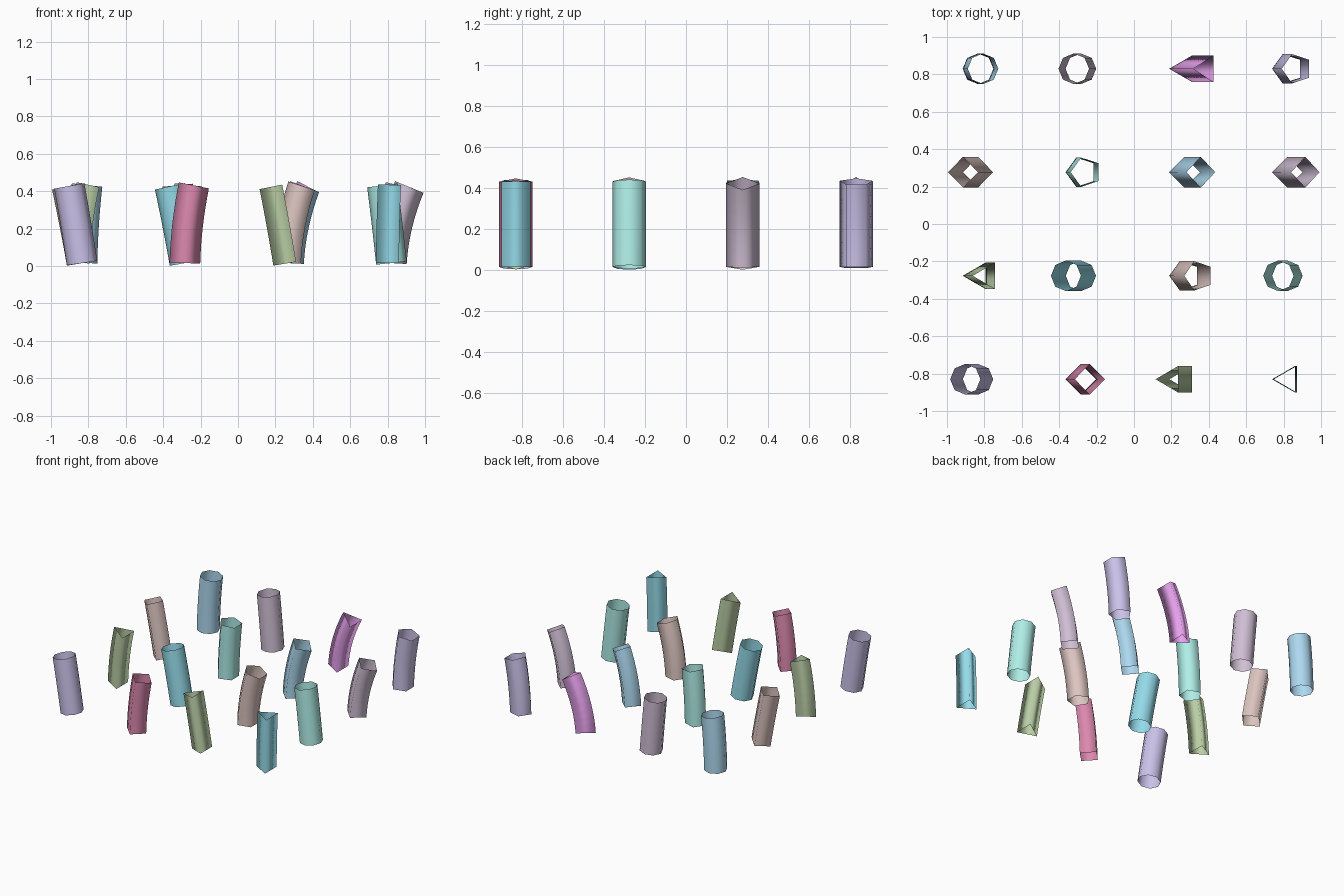
import bpy, math

if "Cube" in bpy.data.objects:
    bpy.data.objects.remove(bpy.data.objects["Cube"])

RADIUS, LENGTH, BASE_Z, RINGS = 0.082, 0.418, 0.016, 8
COLS = (-0.834, -0.284, 0.270, 0.820)
ROWS = (0.83, 0.277, -0.277, -0.83)

PALETTE = {
    "blue": (0.42, 0.69, 0.87), "mauve": (0.63, 0.52, 0.66),
    "magenta": (0.80, 0.36, 0.85), "lavender": (0.60, 0.54, 0.82),
    "brown": (0.72, 0.56, 0.53), "teal": (0.43, 0.85, 0.80),
    "green": (0.49, 0.62, 0.38), "cyan": (0.30, 0.71, 0.82),
    "crimson": (0.72, 0.25, 0.43),
}
MATS = {}
for cname, c in PALETTE.items():
    MATS[cname] = bpy.data.materials.new(cname)
    MATS[cname].diffuse_color = (*c, 1)

# per row, left to right: sides, sideways lean of the top, colour
TUBES = [
    [(8, 0.027, "blue"), (8, -0.038, "mauve"), (3, 0.12, "magenta"), (5, 0.05, "lavender")],
    [(4, -0.08, "brown"), (5, 0.027, "teal"), (4, 0.087, "blue"), (4, 0.096, "mauve")],
    [(3, 0.052, "green"), (8, -0.08, "cyan"), (5, 0.077, "brown"), (8, -0.048, "teal")],
    [(8, -0.068, "lavender"), (4, 0.048, "crimson"), (3, -0.074, "green"), (3, 0.01, "cyan")],
]


def bent_tube(name, x, y, sides, lean, mat):
    """Open tube swept along a gently bent path, rings square to the path."""
    bend = 0.75 if lean > 0 else 0.1
    height = math.sqrt(LENGTH ** 2 - lean ** 2)
    verts, faces = [], []
    for i in range(RINGS + 1):
        t = i / RINGS
        cx = x + lean * ((1 - bend) * t + bend * t * t)
        cz = BASE_Z + height * t
        tilt = math.atan2(lean * (1 - bend + 2 * bend * t), height)
        for k in range(sides):
            a = math.pi + math.tau * k / sides
            u, v = RADIUS * math.cos(a), RADIUS * math.sin(a)
            verts.append((cx + u * math.cos(tilt), y + v, cz - u * math.sin(tilt)))
    for i in range(RINGS):
        for k in range(sides):
            n = (k + 1) % sides
            faces.append((i * sides + k, i * sides + n,
                          (i + 1) * sides + n, (i + 1) * sides + k))
    me = bpy.data.meshes.new(name)
    me.from_pydata(verts, [], faces)
    me.polygons.foreach_set("use_smooth", [True] * len(faces))
    me.materials.append(mat)
    me.update()
    ob = bpy.data.objects.new(name, me)
    bpy.context.collection.objects.link(ob)


# grid of tubes
for r, row in enumerate(TUBES):
    for c, (sides, lean, color) in enumerate(row):
        bent_tube(f"bent_tube_row{r + 1}_col{c + 1}", COLS[c], ROWS[r], sides, lean, MATS[color])

for m in bpy.data.materials:
    if m.users and not m.is_grease_pencil:
        m.use_nodes = True
        m.node_tree.nodes["Principled BSDF"].inputs["Base Color"].default_value = m.diffuse_color
